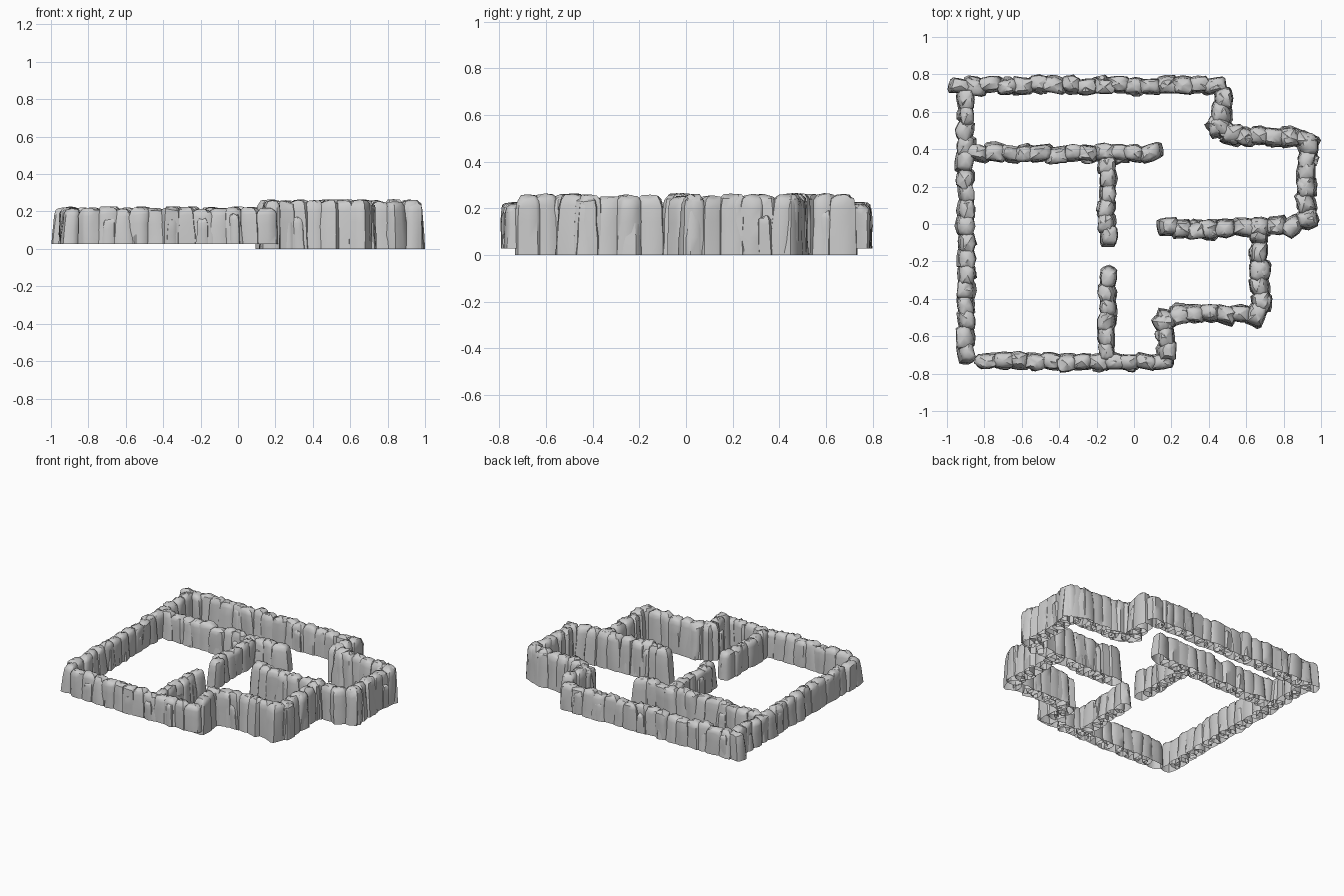
import bpy, bmesh, math, random
from mathutils import Vector

if "Cube" in bpy.data.objects:
    bpy.data.objects.remove(bpy.data.objects["Cube"])
rng = random.Random(7)

stone = bpy.data.materials.new("grey_stone")
stone.use_nodes = True
grey = (0.6, 0.6, 0.6, 1)
stone.diffuse_color = grey
stone.node_tree.nodes["Principled BSDF"].inputs["Base Color"].default_value = grey

SIDES = 12
# height fraction and footprint scale of each ring of a rock
RINGS = [(0, 1.08), (0.28, 1.04), (0.55, 0.99), (0.8, 0.94), (0.92, 0.84), (0.98, 0.58)]


def add_rock(bm, centre, angle, length, width, z0, z1):
    """One upright boulder: a boxy, uneven shell with a rounded crown and open base."""
    radii = [rng.uniform(0.88, 1.1) for _ in range(SIDES)]
    lean = Vector((rng.uniform(-0.012, 0.012), rng.uniform(-0.012, 0.012)))
    rings = []
    for level, scale in RINGS:
        ring = []
        for i in range(SIDES):
            a = math.tau * i / SIDES
            c, s = math.cos(a), math.sin(a)
            r = radii[i] * scale * rng.uniform(0.95, 1.05)
            x = math.copysign(abs(c) ** 0.6, c) * length / 2 * r
            y = math.copysign(abs(s) ** 0.6, s) * width / 2 * r
            px = centre.x + x * math.cos(angle) - y * math.sin(angle) + lean.x * level
            py = centre.y + x * math.sin(angle) + y * math.cos(angle) + lean.y * level
            pz = z0 + (z1 - z0) * level
            if level > 0:
                pz += rng.uniform(-0.007, 0.007)
            ring.append(bm.verts.new((px, py, pz)))
        rings.append(ring)
    for low, high in zip(rings, rings[1:]):
        for i in range(SIDES):
            j = (i + 1) % SIDES
            bm.faces.new((low[i], low[j], high[j], high[i]))
    crown = bm.verts.new((centre.x + lean.x, centre.y + lean.y, z1 + 0.003))
    for i in range(SIDES):
        bm.faces.new((rings[-1][i], rings[-1][(i + 1) % SIDES], crown))


def build_wall(name, path, z0, z1, width):
    """Overlapping boulders set out along a path, with lower stones at their feet."""
    bm = bmesh.new()
    points = [Vector(p) for p in path]
    for start, end in zip(points, points[1:]):
        run = end - start
        count = max(1, round(run.length / 0.085))
        angle = math.atan2(run.y, run.x)
        side = Vector((-run.y, run.x)).normalized()
        for k in range(count + 1):
            spot = start + run * (k / count) + side * rng.uniform(-0.007, 0.007)
            add_rock(bm, spot, angle + rng.uniform(-0.25, 0.25),
                     rng.uniform(0.11, 0.13), width * rng.uniform(0.85, 1.0),
                     z0, z1 + rng.uniform(-0.012, 0.003))
            if 0 < k < count and k % 2:
                foot = spot + side * rng.choice((-1, 1)) * 0.019
                add_rock(bm, foot, angle + rng.uniform(-0.4, 0.4), 0.07, width * 0.62,
                         z0, z0 + (z1 - z0) * rng.uniform(0.6, 0.85))
    mesh = bpy.data.meshes.new(name)
    bm.to_mesh(mesh)
    bm.free()
    mesh.materials.append(stone)
    obj = bpy.data.objects.new(name, mesh)
    bpy.context.collection.objects.link(obj)
    bpy.ops.object.select_all(action="DESELECT")
    obj.select_set(True)
    bpy.context.view_layer.objects.active = obj
    bpy.ops.object.shade_smooth_by_angle(angle=math.radians(42))


# Low straight walls, raised slightly off the ground
low_walls = {
    "back_wall": [(-0.935, 0.74), (0.43, 0.74)],
    "side_wall": [(-0.9, 0.67), (-0.9, -0.69)],
    "front_wall": [(-0.78, -0.735), (0.15, -0.735)],
    "long_partition": [(-0.83, 0.38), (0.09, 0.375)],
    "cross_partition_back": [(-0.14, 0.32), (-0.14, -0.065)],
    "cross_partition_front": [(-0.145, -0.285), (-0.14, -0.69)],
}
for name, path in low_walls.items():
    build_wall(name, path, 0.027, 0.222, 0.096)

# Tall winding walls, standing on the ground
tall_walls = {
    "back_corner_wall": [(0.475, 0.67), (0.455, 0.52), (0.52, 0.475),
                         (0.83, 0.465), (0.93, 0.44)],
    "outer_wall": [(0.93, 0.42), (0.925, 0.2), (0.925, 0.03), (0.85, -0.01)],
    "inner_hall_wall": [(0.77, -0.01), (0.4, -0.03), (0.18, -0.02)],
    "hall_side_wall": [(0.665, -0.05), (0.67, -0.25), (0.68, -0.42), (0.645, -0.485)],
    "porch_wall": [(0.57, -0.485), (0.25, -0.48), (0.17, -0.52), (0.18, -0.67)],
}
for name, path in tall_walls.items():
    build_wall(name, path, 0.0, 0.26, 0.104)
